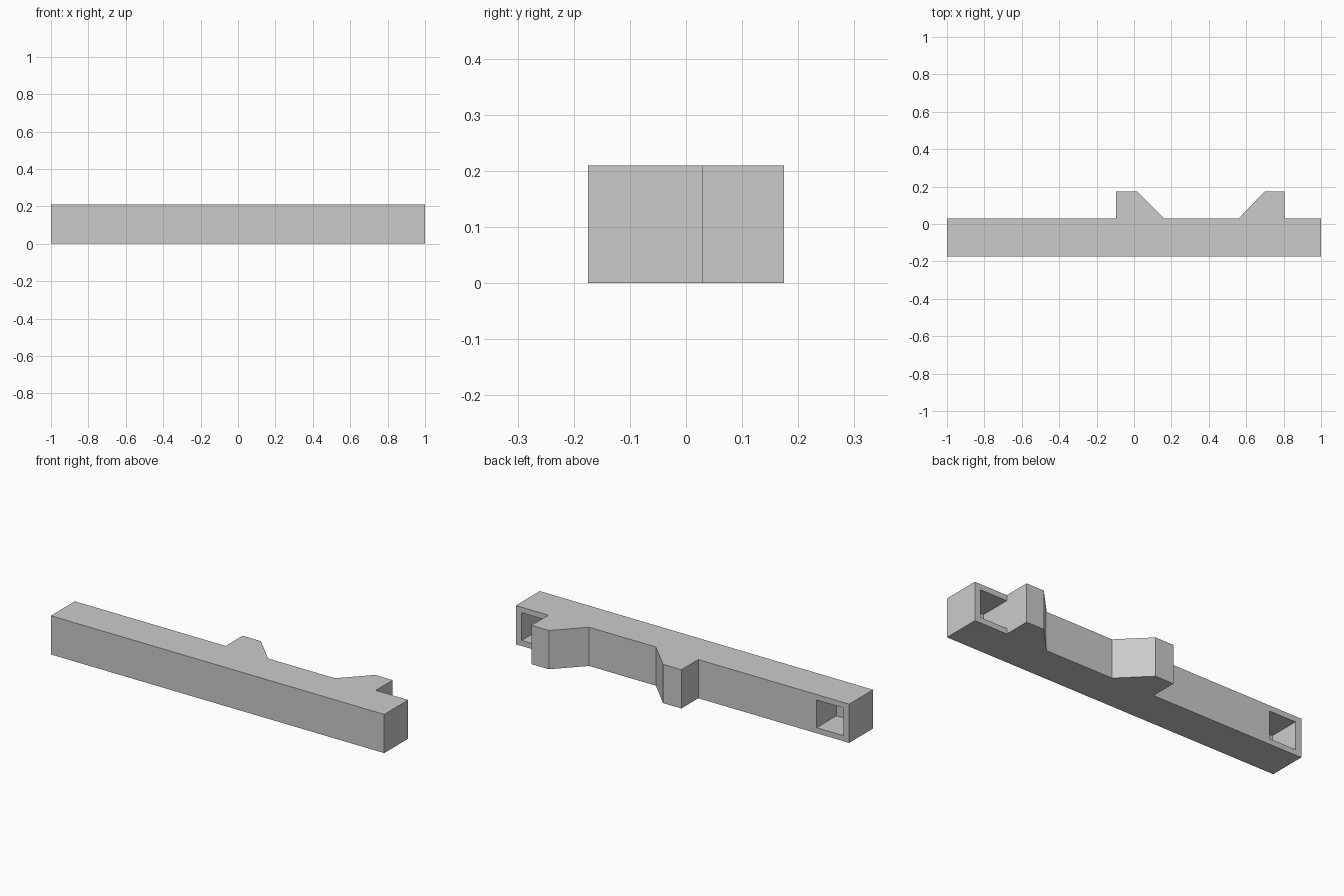
import bpy
import bmesh

HEIGHT = 0.21
BACK, FRONT, TIP = 0.03, -0.175, 0.175

cube = bpy.data.objects.get("Cube")
if cube:
    bpy.data.objects.remove(cube, do_unlink=True)

grey = bpy.data.materials.new("plain grey")
grey.use_nodes = True
colour = (0.6, 0.6, 0.6, 1)
grey.diffuse_color = colour
grey.node_tree.nodes["Principled BSDF"].inputs["Base Color"].default_value = colour


def prism(name, outline, bottom, top):
    """Extrude an xy outline upward into a closed solid."""
    bm = bmesh.new()
    base = bm.faces.new([bm.verts.new((x, y, bottom)) for x, y in outline])
    result = bmesh.ops.extrude_face_region(bm, geom=[base])
    verts = [v for v in result["geom"] if isinstance(v, bmesh.types.BMVert)]
    bmesh.ops.translate(bm, verts=verts, vec=(0, 0, top - bottom))
    bmesh.ops.recalc_face_normals(bm, faces=bm.faces)
    mesh = bpy.data.meshes.new(name)
    bm.to_mesh(mesh)
    bm.free()
    mesh.materials.append(grey)
    obj = bpy.data.objects.new(name, mesh)
    bpy.context.collection.objects.link(obj)
    return obj


# Bar with two bevelled lugs on its back edge
bar = prism("notched_bar", [
    (-1, FRONT), (1, FRONT), (1, BACK),
    (0.805, BACK), (0.805, TIP), (0.70, TIP), (0.56, BACK),
    (0.16, BACK), (0.015, TIP), (-0.095, TIP), (-0.095, BACK),
    (-1, BACK)], 0, HEIGHT)

# Square pockets cut into the back near both ends
for side, label in ((-1, "right"), (1, "left")):
    inner, outer = side * 0.805, side * 0.965
    cutter = prism(label + "_pocket_cutter", [
        (inner, -0.14), (outer, -0.14), (outer, 0.1), (inner, 0.1)],
        0.03, HEIGHT - 0.03)
    cutter.hide_render = True
    cutter.hide_set(True)
    cut = bar.modifiers.new(label + "_pocket", "BOOLEAN")
    cut.operation = "DIFFERENCE"
    cut.solver = "EXACT"
    cut.object = cutter
